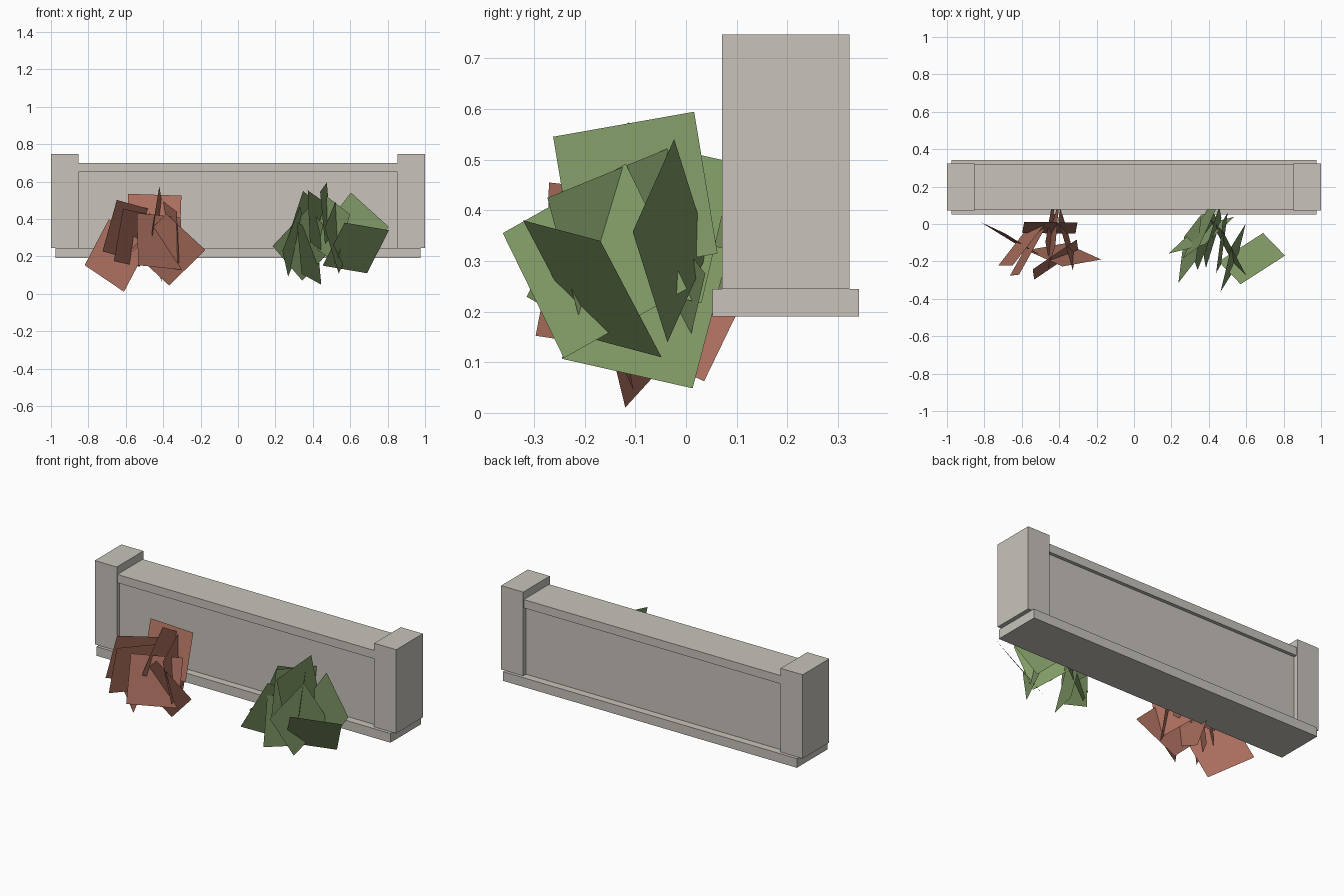
import bpy
import bmesh
from math import radians
from mathutils import Matrix, Vector

default_cube = bpy.data.objects.get("Cube")
if default_cube:
    bpy.data.objects.remove(default_cube, do_unlink=True)


def make_material(name, red, green, blue):
    material = bpy.data.materials.new(name)
    material.use_nodes = True
    color = (red, green, blue, 1.0)
    material.diffuse_color = color
    material.node_tree.nodes["Principled BSDF"].inputs["Base Color"].default_value = color
    return material


stone = make_material("pale stone", 0.58, 0.55, 0.50)
rust = make_material("rust leaf", 0.43, 0.168, 0.117)
leaf_green = make_material("leaf green", 0.22, 0.33, 0.135)


def finish(name, mesh_builder, material):
    mesh = bpy.data.meshes.new(name)
    mesh_builder.to_mesh(mesh)
    mesh_builder.free()
    mesh.materials.append(material)
    new_object = bpy.data.objects.new(name, mesh)
    bpy.context.scene.collection.objects.link(new_object)
    return new_object


def box(name, center_x, width, depth, bottom, top):
    """Stone block centred on the wall line."""
    wall_y = 0.197
    location = Vector((center_x, wall_y, (bottom + top) / 2))
    builder = bmesh.new()
    scale = Matrix.Diagonal((width, depth, top - bottom, 1))
    bmesh.ops.create_cube(builder, size=1, matrix=Matrix.Translation(location) @ scale)
    return finish(name, builder, stone)


def foliage(name, cards, material, size=0.285):
    """Clump of square leaf cards: centre, then yaw, tilt and roll in degrees."""
    builder = bmesh.new()
    upright = Matrix.Rotation(radians(90), 4, "X")
    for x, y, z, yaw, tilt, roll in cards:
        turn = (Matrix.Rotation(radians(yaw), 4, "Z")
                @ Matrix.Rotation(radians(tilt), 4, "X")
                @ Matrix.Rotation(radians(roll), 4, "Y"))
        place = Matrix.Translation((x, y, z)) @ turn @ upright
        bmesh.ops.create_grid(builder, x_segments=1, y_segments=1,
                              size=size / 2, matrix=place)
    return finish(name, builder, material)


# Stone wall: plinth, recessed panel, coping and two end pillars
box("wall_plinth", 0, 1.95, 0.29, 0.19, 0.245)
box("wall_panel", 0, 1.72, 0.20, 0.24, 0.66)
box("wall_coping", 0, 1.72, 0.24, 0.65, 0.70)
for side, label in ((-1, "right"), (1, "left")):
    box(label + "_pillar", side * 0.927, 0.146, 0.252, 0.245, 0.747)

# Rust-coloured shrub
foliage("rust_shrub", [
    (-0.65, -0.085, 0.205, -30, -3, 30),
    (-0.375, -0.165, 0.235, -7, 18, 45),
    (-0.60, -0.11, 0.34, 50, 12, 10),
    (-0.45, -0.02, 0.39, 0, -12, 2),
    (-0.57, -0.15, 0.30, 60, 8, 6),
    (-0.42, -0.19, 0.28, 35, -10, 5),
    (-0.43, -0.06, 0.38, 82, 5, 30),
    (-0.36, -0.08, 0.33, -75, 6, 12),
    (-0.44, -0.03, 0.25, 84, -8, 25),
], rust)

# Green shrub
foliage("green_shrub", [
    (0.47, -0.10, 0.43, 82, -4, -10),
    (0.42, -0.07, 0.385, 74, -6, 12),
    (0.53, -0.18, 0.30, 72, -8, -29),
    (0.36, -0.06, 0.265, 30, 15, 42),
    (0.63, -0.185, 0.245, 27, 35, 10),
    (0.62, -0.03, 0.34, -22, 0, 40),
    (0.36, -0.03, 0.37, 62, 10, 20),
    (0.50, -0.12, 0.34, -60, -6, 20),
    (0.38, -0.08, 0.215, 70, -10, 12),
    (0.30, -0.13, 0.28, 75, 14, 30),
], leaf_green)
